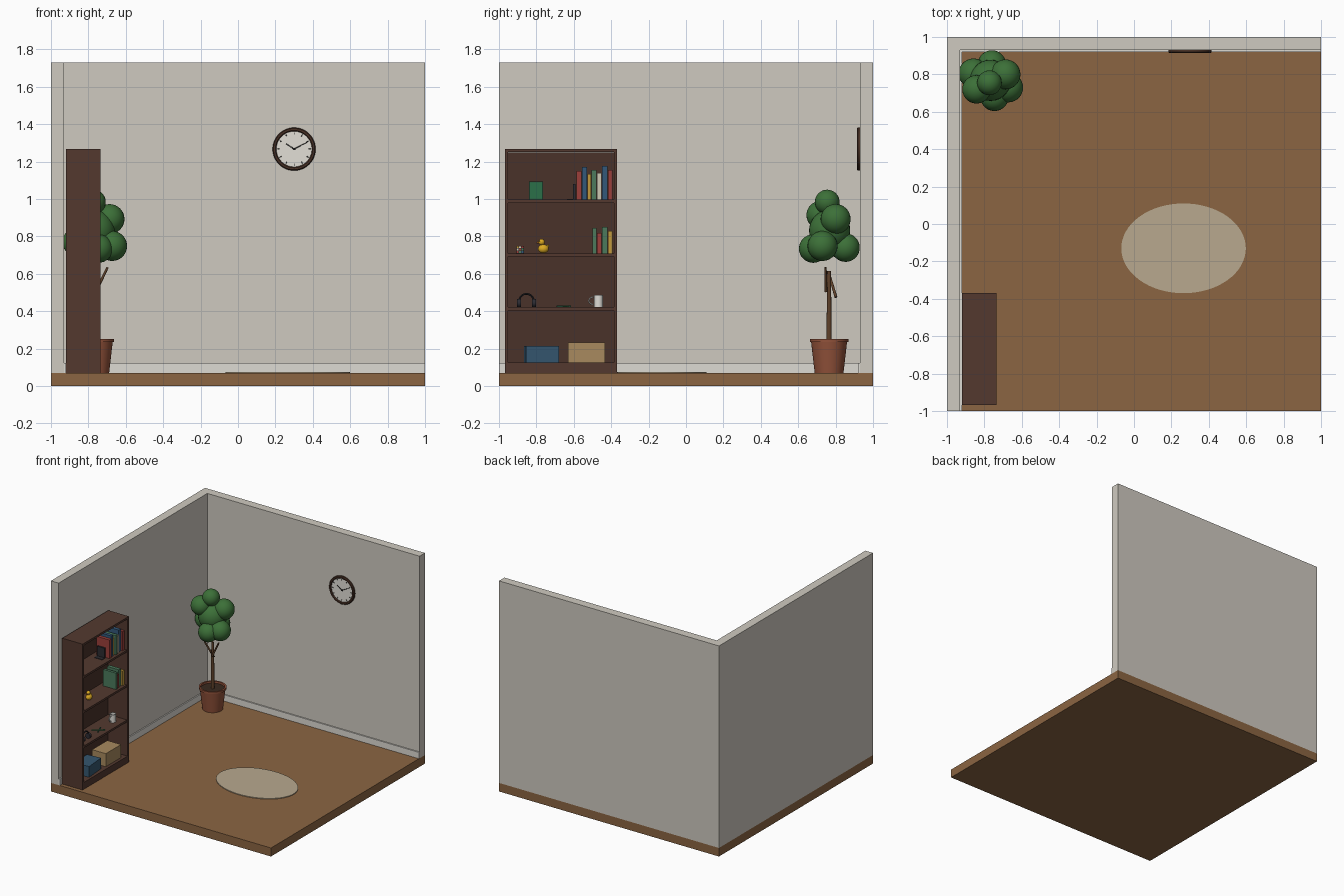
import bpy, bmesh
from math import sin, cos, pi, radians
from mathutils import Vector, Matrix

if "Cube" in bpy.data.objects:
    bpy.data.objects.remove(bpy.data.objects["Cube"])

mats = {}
def paint(ob, hexcol):
    if hexcol not in mats:
        m = bpy.data.materials.new("colour_" + hexcol)
        rgb = [int(hexcol[i:i + 2], 16) / 255 for i in (0, 2, 4)]
        m.diffuse_color = [((c + 0.055) / 1.055) ** 2.4 for c in rgb] + [1]
        m.use_nodes = True
        m.node_tree.nodes["Principled BSDF"].inputs["Base Color"].default_value = m.diffuse_color
        mats[hexcol] = m
    ob.data.materials.append(mats[hexcol])

def finish(name, bm, col, smooth=False):
    me = bpy.data.meshes.new(name)
    bmesh.ops.recalc_face_normals(bm, faces=bm.faces)
    bm.to_mesh(me)
    bm.free()
    ob = bpy.data.objects.new(name, me)
    bpy.context.collection.objects.link(ob)
    paint(ob, col)
    if smooth:
        bpy.ops.object.select_all(action='DESELECT')
        ob.select_set(True)
        bpy.context.view_layer.objects.active = ob
        bpy.ops.object.shade_smooth_by_angle(angle=radians(35))
    return ob

def box(name, x0, x1, y0, y1, z0, z1, col, turn=0):
    bm = bmesh.new()
    M = (Matrix.Translation(((x0 + x1) / 2, (y0 + y1) / 2, (z0 + z1) / 2))
         @ Matrix.Rotation(turn, 4, 'Z') @ Matrix.Diagonal((x1 - x0, y1 - y0, z1 - z0, 1)))
    bmesh.ops.create_cube(bm, size=1, matrix=M)
    return finish(name, bm, col)

def ball(name, c, r, col, scale=(1, 1, 1)):
    bm = bmesh.new()
    M = Matrix.Translation(c) @ Matrix.Diagonal((*scale, 1))
    bmesh.ops.create_uvsphere(bm, u_segments=28, v_segments=16, radius=r, matrix=M)
    return finish(name, bm, col, True)

def rod(name, a, b, r0, r1, col, seg=16):
    a, b = Vector(a), Vector(b)
    bm = bmesh.new()
    M = Matrix.Translation((a + b) / 2) @ (b - a).to_track_quat('Z', 'Y').to_matrix().to_4x4()
    bmesh.ops.create_cone(bm, cap_ends=True, segments=seg, radius1=r0, radius2=r1,
                          depth=(b - a).length, matrix=M)
    return finish(name, bm, col, True)

def lathe(name, profile, c, col, M=Matrix(), seg=40):
    """Spin a closed (radius, height) profile around local z."""
    bm = bmesh.new()
    vs = [bm.verts.new((r, 0, z)) for r, z in profile]
    es = [bm.edges.new((a, b)) for a, b in zip(vs, vs[1:] + vs[:1])]
    bmesh.ops.spin(bm, geom=vs + es, cent=(0, 0, 0), axis=(0, 0, 1), angle=2 * pi, steps=seg)
    bmesh.ops.remove_doubles(bm, verts=bm.verts, dist=1e-5)
    bmesh.ops.transform(bm, matrix=Matrix.Translation(c) @ M, verts=bm.verts)
    return finish(name, bm, col, True)

def arc(name, c, ry, rz, a0, a1, r, col, n=20, k=10):
    """Tube along an arc in the y-z plane."""
    bm = bmesh.new()
    rings = []
    for i in range(n + 1):
        t = a0 + (a1 - a0) * i / n
        u = Vector((0, cos(t), sin(t)))
        p = Vector(c) + Vector((0, ry * cos(t), rz * sin(t)))
        rings.append([bm.verts.new(p + u * r * cos(2 * pi * j / k) + Vector((r * sin(2 * pi * j / k), 0, 0)))
                      for j in range(k)])
    for A, B in zip(rings, rings[1:]):
        for j in range(k):
            bm.faces.new((A[j], A[j - 1], B[j - 1], B[j]))
    bm.faces.new(rings[0])
    bm.faces.new(rings[-1])
    return finish(name, bm, col, True)

# room shell
WALL, TRIM, WOOD = "CFCAC0", "DEDBD4", "53392F"
box("floor", -1, 1, -1, 1, 0, 0.07, "8B6542")
box("back_wall", -1, 1, 0.93, 1, 0.07, 1.73, WALL)
box("left_wall", -1, -0.93, -1, 0.93, 0.07, 1.73, WALL)
box("back_baseboard", -0.93, 1, 0.92, 0.93, 0.07, 0.122, TRIM)
box("left_baseboard", -0.93, -0.92, -1, 0.92, 0.07, 0.122, TRIM)
rug = rod("rug", (0, 0, 0.07), (0, 0, 0.076), 1, 1, "B8A98F", 64)
rug.scale = (0.333, 0.24, 1)
rug.location = (0.265, -0.13, 0)

# wall clock
cc = Vector((0.3, 0.93, 1.267))
face_front = Matrix.Rotation(pi / 2, 4, 'X')
lathe("clock_frame", [(0.095, 0), (0.115, 0), (0.115, 0.011), (0.110, 0.017), (0.100, 0.017), (0.095, 0.011)],
      cc, "4A3226", face_front, 48)
rod("clock_face", cc, cc + Vector((0, -0.008, 0)), 0.096, 0.096, "E2DFD6", 48)
def dial(t, r, y):
    return cc + Vector((r * sin(t), y, r * cos(t)))
for i in range(12):
    t = i * pi / 6
    rod("hour_mark", dial(t, 0.078, -0.009), dial(t, 0.09, -0.009), 0.002, 0.002, "2A2826", 6)
rod("hour_hand", dial(radians(-56), -0.008, -0.011), dial(radians(-56), 0.052, -0.011), 0.003, 0.002, "222222", 6)
rod("minute_hand", dial(radians(62), -0.008, -0.012), dial(radians(62), 0.083, -0.012), 0.0025, 0.0018, "222222", 6)
rod("clock_hub", cc, cc + Vector((0, -0.014, 0)), 0.005, 0.005, "222222")

# bookcase
X0, X1, Y0, Y1 = -0.92, -0.735, -0.968, -0.368
for ya, yb in ((Y0, Y0 + 0.017), (Y1 - 0.017, Y1)):
    box("bookcase_side", X0, X1, ya, yb, 0.07, 1.268, WOOD)
box("bookcase_back", X0, X0 + 0.01, Y0 + 0.017, Y1 - 0.017, 0.07, 1.25, "4A322A")
for za, zb in ((0.07, 0.126), (0.405, 0.422), (0.693, 0.71), (0.98, 0.997), (1.251, 1.268)):
    box("bookcase_shelf", X0, X1 - (0.004 if 0.2 < za < 1.2 else 0), Y0 + 0.017, Y1 - 0.017, za, zb, WOOD)

# storage boxes
box("blue_box", -0.885, -0.762, -0.86, -0.683, 0.126, 0.214, "34566F", radians(5))
box("tan_box", -0.885, -0.76, -0.631, -0.433, 0.126, 0.233, "A88A5F")

# books: (y start, y end, height, colour)
RED, BLUE, YEL, GRN, WHT = "9C3F3A", "33587A", "C49A3C", "4C7A5C", "CFC9B4"
upper = [(-0.586, -0.560, 0.153, RED), (-0.557, -0.529, 0.174, BLUE), (-0.526, -0.507, 0.138, YEL),
         (-0.504, -0.479, 0.158, GRN), (-0.476, -0.452, 0.142, WHT), (-0.449, -0.420, 0.179, BLUE),
         (-0.417, -0.393, 0.158, RED)]
lower = [(-0.500, -0.479, 0.135, GRN), (-0.476, -0.452, 0.109, RED), (-0.449, -0.420, 0.14, GRN),
         (-0.417, -0.393, 0.12, YEL)]
for z, row in ((0.997, upper), (0.71, lower)):
    for i, (a, b, h, col) in enumerate(row):
        box("book", -0.875, -0.758 - 0.006 * (i % 3), a, b, z, z + h, col)

# bookend and picture
box("bookend_base", -0.86, -0.79, -0.637, -0.59, 0.997, 1.001, "2B2B30")
box("bookend_upright", -0.86, -0.79, -0.603, -0.59, 0.997, 1.08, "2B2B30")
box("picture_frame", -0.902, -0.888, -0.84, -0.765, 0.997, 1.094, "2A5A42")
box("picture_panel", -0.889, -0.886, -0.834, -0.771, 1.003, 1.088, "2B7048")

# puzzle cube with coloured tiles
box("puzzle_cube", -0.842, -0.802, -0.907, -0.867, 0.71, 0.75, "222222")
for i in range(3):
    for j in range(3):
        y, z = -0.9 + 0.013 * i, 0.717 + 0.013 * j
        box("cube_tile", -0.803, -0.801, y - 0.005, y + 0.005, z - 0.005, z + 0.005,
            (RED, YEL, GRN, WHT, BLUE)[(i * 2 + j * 3) % 5])

# toy duck
DUCK = "DDAA22"
ball("duck_body", (-0.82, -0.763, 0.734), 0.025, DUCK, (0.95, 1.15, 0.95))
ball("duck_head", (-0.82, -0.772, 0.77), 0.017, DUCK)
rod("duck_beak", (-0.82, -0.785, 0.768), (-0.82, -0.8, 0.766), 0.007, 0.003, "D0762A")
rod("duck_tail", (-0.82, -0.748, 0.738), (-0.82, -0.733, 0.756), 0.013, 0.002, DUCK)
for s in (-1, 1):
    ball("duck_eye", (-0.82 + s * 0.012, -0.782, 0.775), 0.003, "222222")

# headphones
hc = (-0.79, -0.853, 0.45)
arc("headband", hc, 0.04, 0.043, -0.1, pi + 0.1, 0.005, "26262A")
for s in (-1, 1):
    y = hc[1] + s * 0.04
    rod("ear_cup", (hc[0], y - 0.011, 0.444), (hc[0], y + 0.011, 0.444), 0.022, 0.022, "2C2C33", 24)

# pencils
rod("green_pencil", (-0.85, -0.69, 0.4265), (-0.77, -0.63, 0.4265), 0.0045, 0.0045, "2F7A4A", 6)
rod("dark_pencil", (-0.79, -0.69, 0.426), (-0.82, -0.615, 0.426), 0.004, 0.004, "2A5A42", 6)

# mug
lathe("mug", [(0, 0), (0.024, 0), (0.024, 0.065), (0.021, 0.065), (0.021, 0.006), (0, 0.006)],
      (-0.81, -0.468, 0.422), "DEDCD6", seg=28)
arc("mug_handle", (-0.81, -0.494, 0.456), 0.025, 0.02, pi / 2, 3 * pi / 2, 0.004, "DEDCD6")

# potted tree
px, py = -0.766, 0.765
lathe("pot", [(0, 0), (0.077, 0), (0.096, 0.165), (0.103, 0.165), (0.103, 0.182), (0.09, 0.182), (0.088, 0.155), (0, 0.155)],
      (px, py, 0.07), "92523A")
rod("soil", (px, py, 0.22), (px, py, 0.237), 0.088, 0.089, "3A2A20", 40)
BARK = "5E4029"
rod("trunk_lower", (px, py, 0.23), (px, py, 0.445), 0.014, 0.012, BARK)
rod("trunk_upper", (px, py, 0.44), (px, py, 0.615), 0.012, 0.010, BARK)
rod("branch_right", (-0.76, 0.748, 0.505), (-0.697, 0.746, 0.635), 0.008, 0.006, BARK)
rod("branch_left", (-0.78, 0.802, 0.475), (-0.84, 0.765, 0.6), 0.008, 0.006, BARK)
leaves = [(-0.773, 0.755, 0.984, 0.066), (-0.687, 0.80, 0.893, 0.08), (-0.858, 0.805, 0.77, 0.08),
          (-0.673, 0.73, 0.749, 0.08), (-0.842, 0.72, 0.914, 0.076), (-0.746, 0.68, 0.735, 0.076),
          (-0.76, 0.853, 0.74, 0.076), (-0.768, 0.768, 0.832, 0.11)]
for x, y, z, r in leaves:
    ball("foliage", (x, y, z), r, "3C7038")
